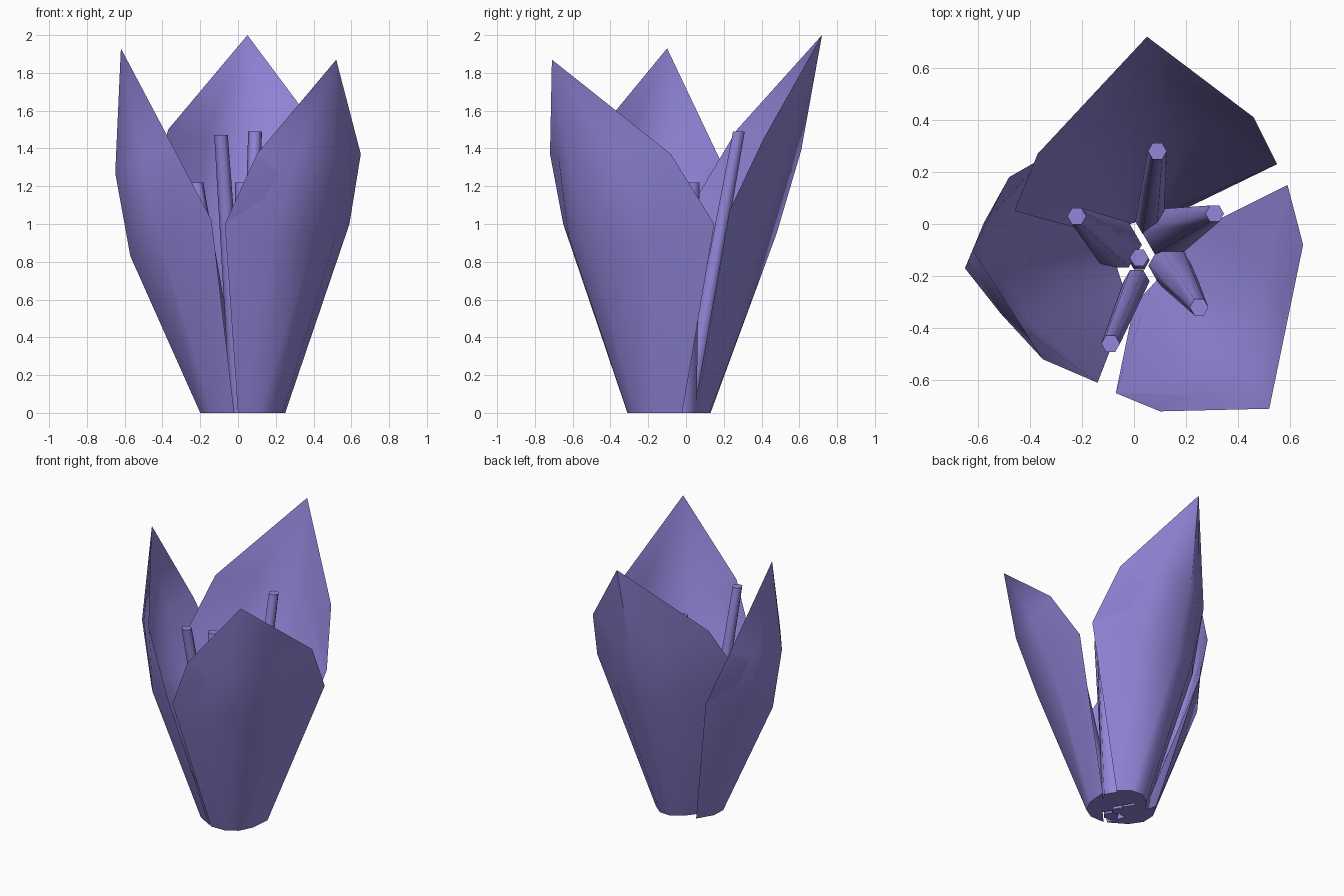
import bpy, math
from mathutils import Vector as V

if "Cube" in bpy.data.objects:
    bpy.data.objects.remove(bpy.data.objects["Cube"])

violet = bpy.data.materials.new("violet")
violet.diffuse_color = (0.29, 0.24, 0.70, 1)
violet.use_nodes = True
violet.node_tree.nodes["Principled BSDF"].inputs["Base Color"].default_value = violet.diffuse_color


def make_object(name, verts, faces, angle):
    me = bpy.data.meshes.new(name)
    me.from_pydata(verts, [], faces)
    me.update()
    ob = bpy.data.objects.new(name, me)
    bpy.context.collection.objects.link(ob)
    me.materials.append(violet)
    bpy.ops.object.select_all(action='DESELECT')
    bpy.context.view_layer.objects.active = ob
    ob.select_set(True)
    bpy.ops.object.shade_smooth_by_angle(angle=math.radians(angle))


def petal(name, rows, tip):
    """Lens-shaped petal: an outer and a flatter inner skin share the side edges and tip.
    Each row is left edge, outer middle, right edge."""
    verts, faces, grids, cols = [], [], [], 4
    for depth in ((1, 1, 1), (0.05, 0.88, 0.95)):
        grid = []
        for j, (l, m, r) in enumerate(rows):
            l, m, r = V(l), V(m), V(r)
            bow = (m - (l + r) / 2) * depth[j]
            q = (0.75, 0.66, 0.55)[j]      # rounder at the foot, flatter near the tip
            line = []
            for i, w in enumerate((0, q, 1, q, 0)):
                if grids and w == 0:
                    line.append(grids[0][j][i])
                else:
                    line.append(len(verts))
                    verts.append(l.lerp(r, i / cols) + bow * w)
            grid.append(line)
        grids.append(grid)
    verts.append(V(tip))
    end = len(verts) - 1
    for k, g in enumerate(grids):
        skin = [(a[i], a[i + 1], b[i + 1], b[i]) for a, b in zip(g, g[1:]) for i in range(cols)]
        skin += [(g[-1][i], g[-1][i + 1], end) for i in range(cols)]
        faces += [f[::-1] for f in skin] if k else skin
    o, n = grids[0][0], grids[1][0]
    faces.append(tuple(o[::-1] + n[1:-1]))
    make_object(name, verts, faces, 60)


def stamen(name, foot, top, r0, r1=0.036, sides=6):
    verts = []
    for (x, y, z), r in ((foot, r0), (top, r1)):
        for k in range(sides):
            a = math.tau * k / sides
            verts.append((x + r * math.cos(a), y + r * math.sin(a), z))
    faces = [(k, (k + 1) % sides, sides + (k + 1) % sides, sides + k) for k in range(sides)]
    faces += [tuple(reversed(range(sides))), tuple(range(sides, 2 * sides))]
    make_object(name, verts, faces, 65)


# Three overlapping petals
petal("back_petal", [
    ((0.20, 0.06, 0), (0.04, 0.13, 0), (-0.13, -0.04, 0)),
    ((0.55, 0.23, 1.07), (0.01, 0.48, 0.95), (-0.46, 0.05, 1.13)),
    ((0.46, 0.41, 1.45), (0.02, 0.61, 1.39), (-0.37, 0.27, 1.50)),
], (0.05, 0.72, 2.0))
petal("right_petal", [
    ((0.00, -0.31, 0), (0.19, -0.26, 0), (0.25, -0.02, 0)),
    ((-0.07, -0.65, 1.0), (0.40, -0.51, 0.90), (0.59, 0.15, 1.0)),
    ((0.10, -0.72, 1.37), (0.50, -0.61, 1.34), (0.65, -0.08, 1.37)),
], (0.52, -0.71, 1.87))
petal("left_petal", [
    ((-0.13, 0.07, 0), (-0.20, -0.14, 0), (-0.02, -0.30, 0)),
    ((-0.34, 0.26, 0.96), (-0.57, -0.18, 0.83), (-0.14, -0.61, 1.02)),
    ((-0.48, 0.18, 1.34), (-0.65, -0.17, 1.27), (-0.35, -0.52, 1.42)),
], (-0.62, -0.10, 1.93))

# Tapered stamens around a central pistil: foot, top, foot radius
for i, (foot, top, r) in enumerate([
    ((0.06, 0.01, 0), (0.09, 0.28, 1.49), 0.055),
    ((0.13, -0.03, 0), (0.31, 0.04, 1.22), 0.10),
    ((-0.07, -0.08, 0), (-0.22, 0.03, 1.22), 0.10),
    ((0.14, -0.16, 0), (0.25, -0.32, 1.22), 0.085),
    ((0.01, -0.22, 0), (-0.09, -0.46, 1.47), 0.05),
    ((0.02, -0.14, 0), (0.02, -0.13, 1.22), 0.04),
]):
    stamen("pistil" if i == 5 else f"stamen_{i + 1}", foot, top, r)
